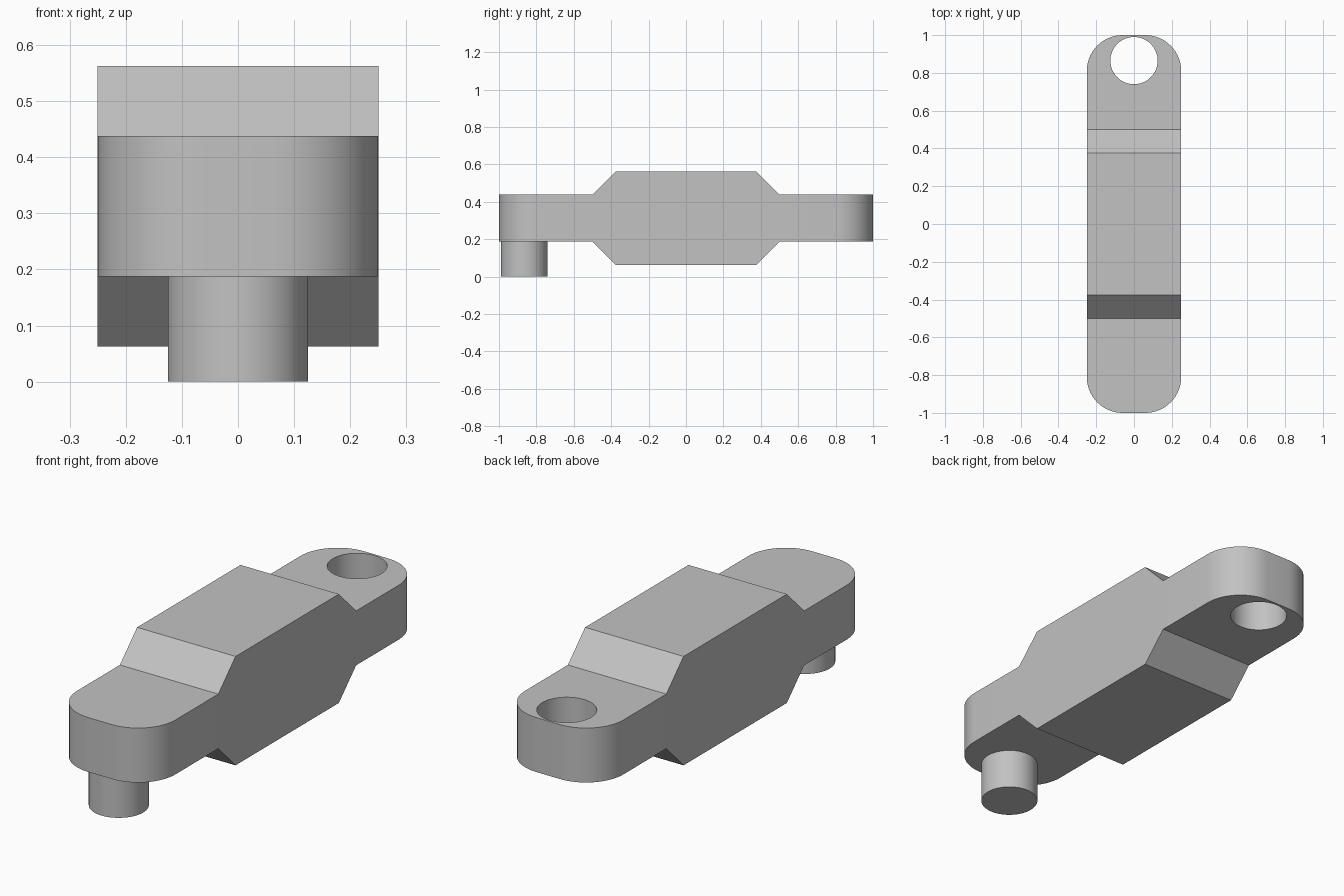
import bpy
import bmesh
import math

cube = bpy.data.objects.get("Cube")
if cube:
    bpy.data.objects.remove(cube, do_unlink=True)

WIDTH = 0.5
ARM_BOTTOM, ARM_TOP = 0.1875, 0.4375
BLOCK_BOTTOM, BLOCK_TOP = 0.0625, 0.5625
PIVOT_Y = 0.865
PIN_RADIUS = 0.125
CORNER = 0.19

grey = bpy.data.materials.new("plain grey")
grey.use_nodes = True
colour = (0.54, 0.54, 0.54, 1)
grey.diffuse_color = colour
grey.node_tree.nodes["Principled BSDF"].inputs["Base Color"].default_value = colour


def smooth(obj):
    bpy.ops.object.select_all(action="DESELECT")
    obj.select_set(True)
    bpy.context.view_layer.objects.active = obj
    bpy.ops.object.shade_smooth_by_angle(angle=math.radians(30))


def cylinder(name, y, bottom, top):
    bpy.ops.mesh.primitive_cylinder_add(
        vertices=64, radius=PIN_RADIUS, depth=top - bottom,
        location=(0, y, (bottom + top) / 2))
    obj = bpy.context.object
    obj.name = name
    obj.data.materials.append(grey)
    return obj


# Link body: side profile, thick in the middle with sloped shoulders
upper = [(-1, ARM_TOP), (-0.5, ARM_TOP), (-0.375, BLOCK_TOP),
         (0.375, BLOCK_TOP), (0.5, ARM_TOP), (1, ARM_TOP)]
lower = [(y, ARM_BOTTOM + ARM_TOP - z) for y, z in reversed(upper)]
bm = bmesh.new()
side = bm.faces.new([bm.verts.new((-WIDTH / 2, y, z)) for y, z in upper + lower])
extruded = bmesh.ops.extrude_face_region(bm, geom=[side])
moved = [v for v in extruded["geom"] if isinstance(v, bmesh.types.BMVert)]
bmesh.ops.translate(bm, verts=moved, vec=(WIDTH, 0, 0))
bmesh.ops.recalc_face_normals(bm, faces=bm.faces)

# Rounded upright corners at both ends
corners = [e for e in bm.edges
           if all(abs(v.co.y) > 0.99 for v in e.verts)
           and abs(e.verts[0].co.z - e.verts[1].co.z) > 0.1]
bmesh.ops.bevel(bm, geom=corners, offset=CORNER, segments=14,
                profile=0.5, affect="EDGES")
mesh = bpy.data.meshes.new("link_body")
bm.to_mesh(mesh)
bm.free()
body = bpy.data.objects.new("link_body", mesh)
bpy.context.collection.objects.link(body)
mesh.materials.append(grey)

# Round hole through the back arm
cutter = cylinder("hole_cutter", PIVOT_Y, 0, 0.7)
cutter.hide_render = True
hole = body.modifiers.new("hole", "BOOLEAN")
hole.operation = "DIFFERENCE"
hole.solver = "EXACT"
hole.object = cutter
bpy.context.view_layer.objects.active = body
bpy.ops.object.modifier_apply(modifier=hole.name)
bpy.data.objects.remove(cutter, do_unlink=True)
smooth(body)

# Pin under the front arm
smooth(cylinder("front_pin", -PIVOT_Y, 0, ARM_BOTTOM))
